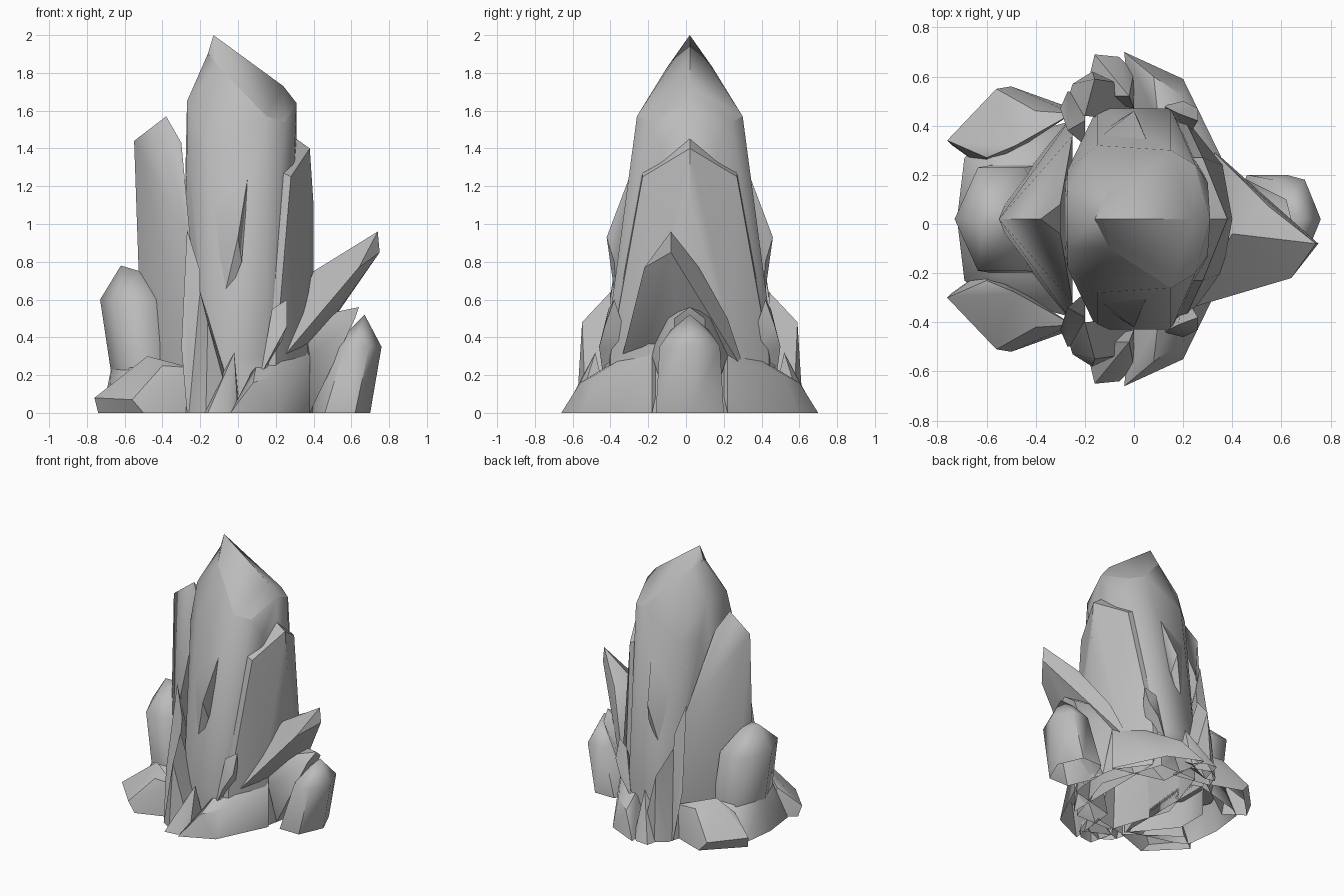
import bpy
import bmesh
from math import radians
from mathutils import Vector

default_cube = bpy.data.objects.get("Cube")
if default_cube:
    bpy.data.objects.remove(default_cube, do_unlink=True)


def make_material(name, brightness):
    material = bpy.data.materials.new(name)
    material.use_nodes = True
    colour = (brightness, brightness, brightness, 1)
    material.diffuse_color = colour
    shader = material.node_tree.nodes["Principled BSDF"]
    shader.inputs["Base Color"].default_value = colour
    return material


stone_grey = make_material("stone grey", brightness=.5)
mirror_plane = Vector((0, .02, 0))


def at(x=0, y=0, z=0):
    """A single corner, measured from the mirror plane."""
    return [Vector((x, y, z))]


def tier(left, right, depth, z=0):
    """Half of a level six-sided outline, from its left to its right end."""
    quarter = (right - left) / 4
    return (at(left, z=z) + at(left + quarter, depth, z)
            + at(right - quarter, depth, z) + at(right, z=z))


def reflected(corners):
    return [Vector((corner.x, -corner.y, corner.z)) for corner in corners]


def hewn_rock(name, corners, smooth=40):
    """Wrap a convex stone, open underneath, around its corners."""
    mesh = bpy.data.meshes.new(name)
    rock = bpy.data.objects.new(name, mesh)
    bpy.context.collection.objects.link(rock)
    bm = bmesh.new()
    for corner in corners:
        bm.verts.new(corner + mirror_plane)
    bmesh.ops.remove_doubles(bm, verts=bm.verts, dist=.001)
    bmesh.ops.convex_hull(bm, input=bm.verts)
    loose = [vert for vert in bm.verts if not vert.link_faces]
    bmesh.ops.delete(bm, geom=loose, context="VERTS")
    bmesh.ops.dissolve_limit(bm, angle_limit=radians(2),
                             verts=bm.verts, edges=bm.edges)
    bmesh.ops.recalc_face_normals(bm, faces=bm.faces)
    ground = [face for face in bm.faces
              if all(vert.co.z < .001 for vert in face.verts)]
    bmesh.ops.delete(bm, geom=ground, context="FACES")
    bm.to_mesh(mesh)
    bm.free()
    mesh.materials.append(stone_grey)

    # Soften shallow facets and keep the broken edges crisp
    bpy.ops.object.select_all(action="DESELECT")
    rock.select_set(True)
    bpy.context.view_layer.objects.active = rock
    bpy.ops.object.shade_smooth_by_angle(angle=radians(smooth))


def centred_rock(name, *groups, smooth=40):
    """One stone whose back and front halves match."""
    corners = sum(groups, [])
    hewn_rock(name, corners + reflected(corners), smooth)


def paired_rocks(name, *groups):
    """Two matching stones, one at the back and one at the front."""
    corners = sum(groups, [])
    hewn_rock("back_" + name, corners)
    hewn_rock("front_" + name, reflected(corners))


# Main spire, and the slanted roof-like tip that shares its rim
spire_rim = (at(x=-.16, z=1.9) + at(x=-.1, y=.12, z=1.83)
             + at(x=.15, y=.28, z=1.57) + at(x=.25, y=.22, z=1.54)
             + at(x=.31, z=1.64))
centred_rock(
    "main_spire",
    spire_rim,
    at(x=-.2, z=1.8), at(x=-.27, y=.12, z=1.65),
    at(x=-.27, y=.2, z=1.4), at(x=-.15, y=.3, z=1.4),
    at(x=.15, y=.31, z=1.35), at(x=.3, y=.15, z=1.4),
    tier(left=-.3, right=.3, depth=.45, z=.3),
    tier(left=-.3, right=.3, depth=.45),
    smooth=50,
)
centred_rock("spire_tip", spire_rim, at(x=-.13, z=2), at(x=.24, z=1.73),
             smooth=60)

# Tall slabs leaning against either side of the spire
centred_rock(
    "right_slab",
    at(x=-.55, z=1.44), at(x=-.38, z=1.57),
    at(x=-.3, y=.06, z=1.43), at(x=-.25, y=.34, z=.9),
    at(x=-.5, y=.12, z=.3), at(x=-.25, y=.42, z=.3),
    at(x=-.5, y=.12), at(x=-.25, y=.42),
    smooth=50,
)
centred_rock(
    "left_slab",
    at(x=.31, z=1.45), at(x=.38, z=1.4),
    at(x=.22, y=.25, z=1.28), at(x=.28, y=.25, z=1.25),
    at(x=.4, z=1.1), at(x=.4),
    at(x=.13, y=.43, z=.3), at(x=.2, y=.42, z=.3),
    at(x=.36, y=.22, z=.4), at(x=.2, y=.42), at(x=.36, y=.2),
)

# Flakes and splinters on the broad faces
paired_rocks(
    "flake",
    at(x=.06, y=.3, z=1.3), at(y=.44, z=.93), at(x=.02, y=.4, z=.8),
    at(x=-.22, y=.27, z=1.2), at(x=-.22, y=.3, z=.7),
    at(x=-.1, y=.38, z=.5), at(y=.2, z=1),
)
paired_rocks(
    "tall_splinter",
    at(x=-.27, y=.36, z=.97), at(x=-.2, y=.4, z=.75),
    at(x=-.3, y=.45, z=.35), at(x=-.27, y=.52),
    at(x=-.2, y=.5), at(x=-.2, y=.3, z=.5),
)
paired_rocks(
    "short_splinter",
    at(x=-.2, y=.42, z=.64), at(x=-.16, y=.57, z=.48),
    at(x=-.28, y=.45), at(x=-.25, y=.55),
    at(x=-.17, y=.6), at(x=-.03, y=.55), at(y=.4),
    at(x=-.08, y=.44, z=.25),
)
paired_rocks(
    "low_blade",
    at(x=-.02, y=.5, z=.32), at(y=.45, z=.1),
    at(x=-.06, y=.66), at(x=-.16, y=.67), at(x=-.2, y=.5), at(y=.6),
)
paired_rocks(
    "chip",
    at(x=.18, y=.43, z=.55), at(x=.26, y=.4, z=.6),
    at(x=.26, y=.45, z=.46), at(x=.2, y=.48, z=.35),
    at(x=.12, y=.46, z=.2), at(x=.2, y=.3, z=.3),
)

# Sloping buttresses and the overhang between them
paired_rocks(
    "buttress",
    at(x=.08, y=.58, z=.16), at(x=.2, y=.57), at(x=-.04, y=.68),
    at(x=.2, y=.5, z=.2), at(x=.38, y=.2, z=.3), at(x=.38, y=.2),
    at(x=.1, y=.4, z=.27), at(x=.3, y=.1, z=.45), at(y=.3),
)
centred_rock(
    "overhang",
    at(x=.64, z=.56), at(x=.62, y=.08, z=.5),
    at(x=.38, y=.2, z=.3), at(x=.35, y=.15, z=.5), at(x=.38, y=.1),
)

# Slanting crystal that juts out to the left
slanting_crystal = (
    at(x=.74, y=-.1, z=.96), at(x=.75, y=-.1, z=.85),
    at(x=.64, y=-.24, z=.77), at(x=.55, y=.05, z=.77),
    at(x=.4, y=-.06, z=.75), at(x=.4, y=.2, z=.5),
    at(x=.55, y=-.07, z=.57), at(x=.3, y=.3, z=.2),
    at(x=.2, y=-.37, z=.25), at(x=.28, y=-.25, z=.27),
)
hewn_rock("slanting_crystal", sum(slanting_crystal, []))

# Rounded boulders at both ends
centred_rock(
    "left_boulder",
    at(x=.67, z=.52), at(x=.64, y=.1, z=.44),
    tier(left=.5, right=.76, depth=.16, z=.35),
    tier(left=.38, right=.7, depth=.18),
    smooth=60,
)
centred_rock(
    "right_boulder",
    at(x=-.62, z=.78), at(x=-.52, y=.06, z=.75),
    tier(left=-.73, right=-.35, depth=.21, z=.6),
    tier(left=-.67, right=-.3, depth=.22, z=.2),
    smooth=80,
)

# Low footing stones under the right end
centred_rock(
    "right_footing",
    tier(left=-.67, right=-.25, depth=.24, z=.24),
    tier(left=-.72, right=-.3, depth=.3),
    at(x=-.69, y=.25), at(x=-.25, y=.4),
    smooth=60,
)
paired_rocks(
    "corner_stone",
    at(x=-.76, y=.32, z=.08), at(x=-.74, y=.3),
    at(x=-.56, y=.53, z=.07), at(x=-.5, y=.54),
    at(x=-.4, y=.44, z=.25), at(x=-.25, y=.43, z=.24),
    at(x=-.25, y=.45), at(x=-.48, y=.3, z=.3), at(x=-.6, y=.25, z=.2),
    at(x=-.6, y=.2),
)
